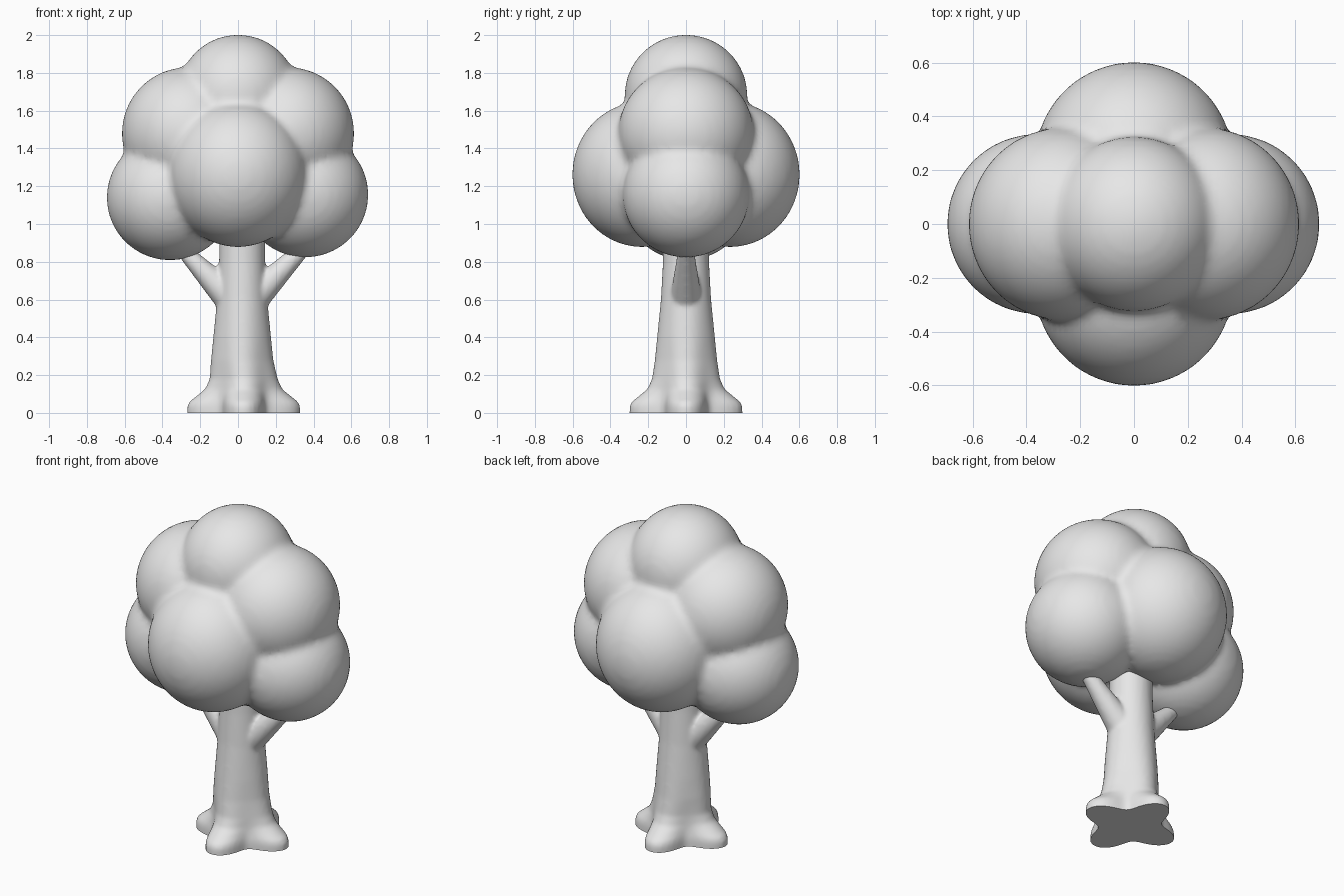
import bpy, bmesh, math
from mathutils import Matrix, Vector

if "Cube" in bpy.data.objects:
    bpy.data.objects.remove(bpy.data.objects["Cube"])

grey = bpy.data.materials.new("light grey")
grey.diffuse_color = (0.8, 0.8, 0.8, 1)
grey.use_nodes = True
grey.node_tree.nodes["Principled BSDF"].inputs["Base Color"].default_value = grey.diffuse_color


def fused_object(name, bm, voxel, smooth_steps):
    """Fuse overlapping closed shells into one softly blended, smooth skin."""
    me = bpy.data.meshes.new(name)
    bmesh.ops.recalc_face_normals(bm, faces=bm.faces)
    bm.to_mesh(me)
    bm.free()
    ob = bpy.data.objects.new(name, me)
    bpy.context.collection.objects.link(ob)
    rm = ob.modifiers.new("fuse", 'REMESH')
    rm.mode = 'VOXEL'
    rm.voxel_size = voxel
    sm = ob.modifiers.new("soften", 'SMOOTH')
    sm.factor = 0.5
    sm.iterations = smooth_steps
    dg = bpy.context.evaluated_depsgraph_get()
    baked = bpy.data.meshes.new_from_object(ob.evaluated_get(dg))
    ob.modifiers.clear()
    ob.data = baked
    baked.materials.clear()
    baked.materials.append(grey)
    for p in baked.polygons:
        p.use_smooth = True
        p.material_index = 0
    return ob


# Canopy: overlapping balls (centre, radii) blended together
balls = [
    ((0, 0, 1.68), (0.32, 0.325, 0.322)),          # crown
    ((-0.265, 0, 1.48), (0.35, 0.358, 0.35)),      # upper sides
    ((0.265, 0, 1.48), (0.35, 0.358, 0.35)),
    ((-0.36, 0, 1.14), (0.335, 0.335, 0.332)),     # lower sides
    ((0.355, 0, 1.155), (0.335, 0.335, 0.332)),
    ((0, -0.235, 1.262), (0.368, 0.367, 0.384)),   # front and back
    ((0, 0.235, 1.262), (0.368, 0.367, 0.384)),
]
bm = bmesh.new()
for c, r in balls:
    bmesh.ops.create_icosphere(bm, subdivisions=5, radius=1,
                               matrix=Matrix.Translation(c) @ Matrix.Diagonal((*r, 1)))
fused_object("canopy", bm, 0.022, 6)

# Trunk: rings of (height, radius along root lobes, radius between lobes)
rings = [(-0.06, 0.30, 0.175), (0.035, 0.30, 0.175), (0.06, 0.287, 0.172),
         (0.085, 0.255, 0.168), (0.125, 0.205, 0.162), (0.18, 0.18, 0.157),
         (0.28, 0.165, 0.152), (0.4, 0.153, 0.146), (0.6, 0.133, 0.131),
         (0.8, 0.122, 0.122), (1.06, 0.118, 0.118)]
N = 64
bm = bmesh.new()
prev = None
for z, lobe, gap in rings:
    cx = 0.03 if z < 0.2 else 0.022
    loop = []
    for i in range(N):
        a = 2 * math.pi * i / N
        r = (lobe + gap) / 2 + (lobe - gap) / 2 * math.cos(4 * a)
        loop.append(bm.verts.new((cx + r * math.cos(a), r * math.sin(a), z)))
    if prev:
        for i in range(N):
            j = (i + 1) % N
            bm.faces.new((prev[i], prev[j], loop[j], loop[i]))
    else:
        bm.faces.new(loop[::-1])
    prev = loop
bm.faces.new(prev)


# Branches: tapered limbs rising into the lower side balls
def limb(a, b, r1, r2):
    a, b = Vector(a), Vector(b)
    d = b - a
    m = Matrix.Translation((a + b) / 2) @ d.to_track_quat('Z', 'Y').to_matrix().to_4x4()
    bmesh.ops.create_cone(bm, cap_ends=True, segments=24, radius1=r1, radius2=r2,
                          depth=d.length, matrix=m)


limb((0.05, 0, 0.575), (0.35, 0, 0.875), 0.09, 0.04)
limb((-0.02, 0, 0.585), (-0.28, 0, 0.85), 0.09, 0.04)
trunk = fused_object("trunk_and_branches", bm, 0.012, 6)

# Cut the trunk flat on the ground
bm = bmesh.new()
bm.from_mesh(trunk.data)
cut = bmesh.ops.bisect_plane(bm, geom=bm.verts[:] + bm.edges[:] + bm.faces[:],
                             plane_co=(0, 0, 0), plane_no=(0, 0, 1), clear_inner=True)
rim = [e for e in cut["geom_cut"] if isinstance(e, bmesh.types.BMEdge)]
base = bmesh.ops.contextual_create(bm, geom=rim)["faces"]
for f in base:
    f.smooth = False
for e in rim:
    e.smooth = False
bmesh.ops.recalc_face_normals(bm, faces=bm.faces)
bm.to_mesh(trunk.data)
bm.free()
